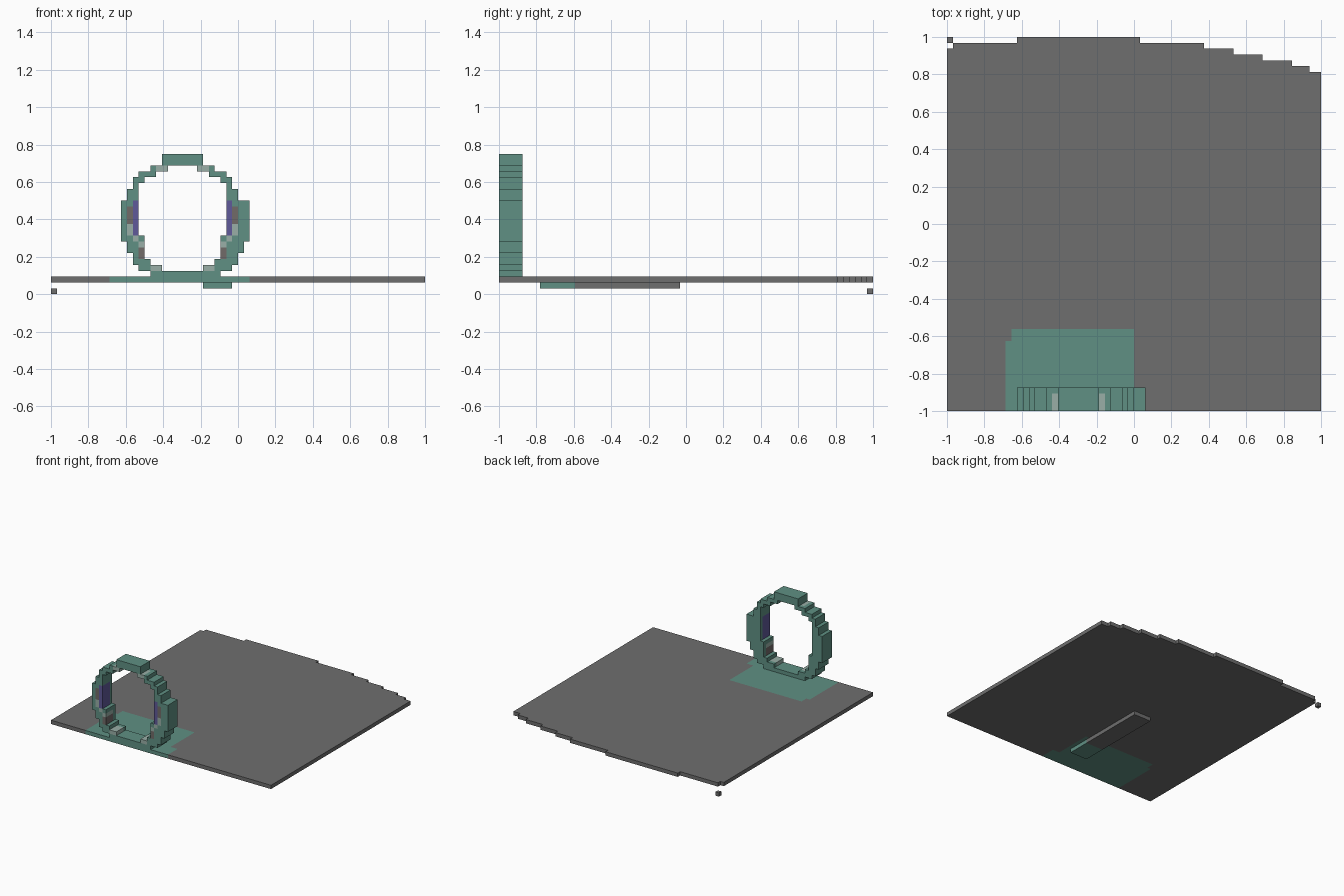
import bpy, bmesh
from mathutils import Vector

if "Cube" in bpy.data.objects:
    bpy.data.objects.remove(bpy.data.objects["Cube"], do_unlink=True)

UNIT = 2 / 64          # edge of one block
GREY, GREEN, PALE, PURPLE, BROWN = range(5)
palette = [("stone_grey", (0.157, 0.157, 0.157)),
           ("sea_green", (0.115, 0.28, 0.23)),
           ("pale_green", (0.32, 0.43, 0.39)),
           ("purple", (0.115, 0.10, 0.32)),
           ("warm_grey", (0.165, 0.145, 0.14))]
materials = []
for name, rgb in palette:
    m = bpy.data.materials.new(name)
    m.use_nodes = True
    m.diffuse_color = (*rgb, 1)
    m.node_tree.nodes["Principled BSDF"].inputs["Base Color"].default_value = (*rgb, 1)
    materials.append(m)

parts = {}


def fill(part, xs, ys, zs, colour):
    """Fill a box of blocks; later fills repaint earlier ones."""
    cells = parts.setdefault(part, {})
    for x in range(*xs):
        for y in range(*ys):
            for z in range(*zs):
                cells[x, y, z] = colour


# Ground plate with a stepped back edge
start = 0
for end, back in [(1, 62), (12, 63), (33, 64), (44, 63), (49, 62),
                  (54, 61), (59, 60), (62, 59), (64, 58)]:
    fill("ground_plate", (start, end), (0, back), (2, 3), GREY)
    start = end

# Green patch around the ring
fill("ground_plate", (10, 32), (0, 12), (2, 3), GREEN)
fill("ground_plate", (11, 32), (12, 14), (2, 3), GREEN)
fill("ground_plate", (32, 34), (0, 4), (2, 3), GREEN)

# Bar under the plate and the loose corner block
fill("under_bar", (26, 31), (7, 31), (1, 2), GREY)
fill("under_bar", (26, 31), (7, 13), (1, 2), GREEN)
fill("corner_block", (0, 1), (63, 64), (0, 1), GREY)

# Ring: top and bottom, then mirrored sides
DEPTH = (0, 4)
fill("ring", (19, 26), DEPTH, (22, 24), GREEN)
fill("ring", (17, 29), DEPTH, (3, 4), GREEN)


def both_sides(a, b, ys, zs, colour, extra=0):
    fill("ring", (a, b), ys, zs, colour)
    fill("ring", (45 - b, 45 - a + extra), ys, zs, colour)


for a, b, low, high, extra in [(17, 20, 21, 22, 0), (15, 18, 20, 21, 0),
                               (14, 16, 19, 20, 0), (14, 15, 18, 19, 0),
                               (13, 15, 16, 18, 0), (12, 15, 10, 16, 1),
                               (12, 16, 9, 10, 1), (13, 16, 7, 9, 1),
                               (14, 16, 6, 7, 1), (14, 17, 5, 6, 1),
                               (15, 19, 4, 5, 1)]:
    both_sides(a, b, DEPTH, (low, high), GREEN, extra)

# Coloured blocks on the front of the ring
FRONT = (0, 3)
both_sides(18, 20, FRONT, (21, 22), PALE)
both_sides(14, 15, FRONT, (10, 16), PURPLE)
both_sides(13, 14, FRONT, (12, 15), BROWN)
both_sides(13, 14, FRONT, (10, 12), PALE)
both_sides(14, 15, FRONT, (9, 10), PALE)
both_sides(15, 16, FRONT, (8, 9), PALE)
both_sides(15, 16, FRONT, (6, 8), BROWN)
both_sides(17, 19, FRONT, (4, 5), PALE)

# Turn each part into a mesh of its exposed faces only
solid = set().union(*parts.values())
for name, cells in parts.items():
    bm = bmesh.new()
    for cell, colour in cells.items():
        for axis in range(3):
            for sign in (-1, 1):
                step = [0, 0, 0]
                step[axis] = sign
                if tuple(c + s for c, s in zip(cell, step)) in solid:
                    continue
                n = Vector(step)
                u = Vector([float(i == (axis + 1) % 3) for i in range(3)])
                v = n.cross(u)
                mid = Vector(cell) + Vector((0.5, 0.5, 0.5)) + n / 2
                corners = [mid + (p * u + q * v) / 2
                           for p, q in ((-1, -1), (1, -1), (1, 1), (-1, 1))]
                face = bm.faces.new([bm.verts.new(c * UNIT - Vector((1, 1, 0)))
                                     for c in corners])
                face.material_index = colour
    bmesh.ops.remove_doubles(bm, verts=bm.verts, dist=UNIT / 100)
    bmesh.ops.dissolve_limit(bm, angle_limit=0.02, verts=bm.verts, edges=bm.edges,
                             delimit={'MATERIAL'})
    mesh = bpy.data.meshes.new(name)
    bm.to_mesh(mesh)
    bm.free()
    for m in materials:
        mesh.materials.append(m)
    bpy.context.collection.objects.link(bpy.data.objects.new(name, mesh))
